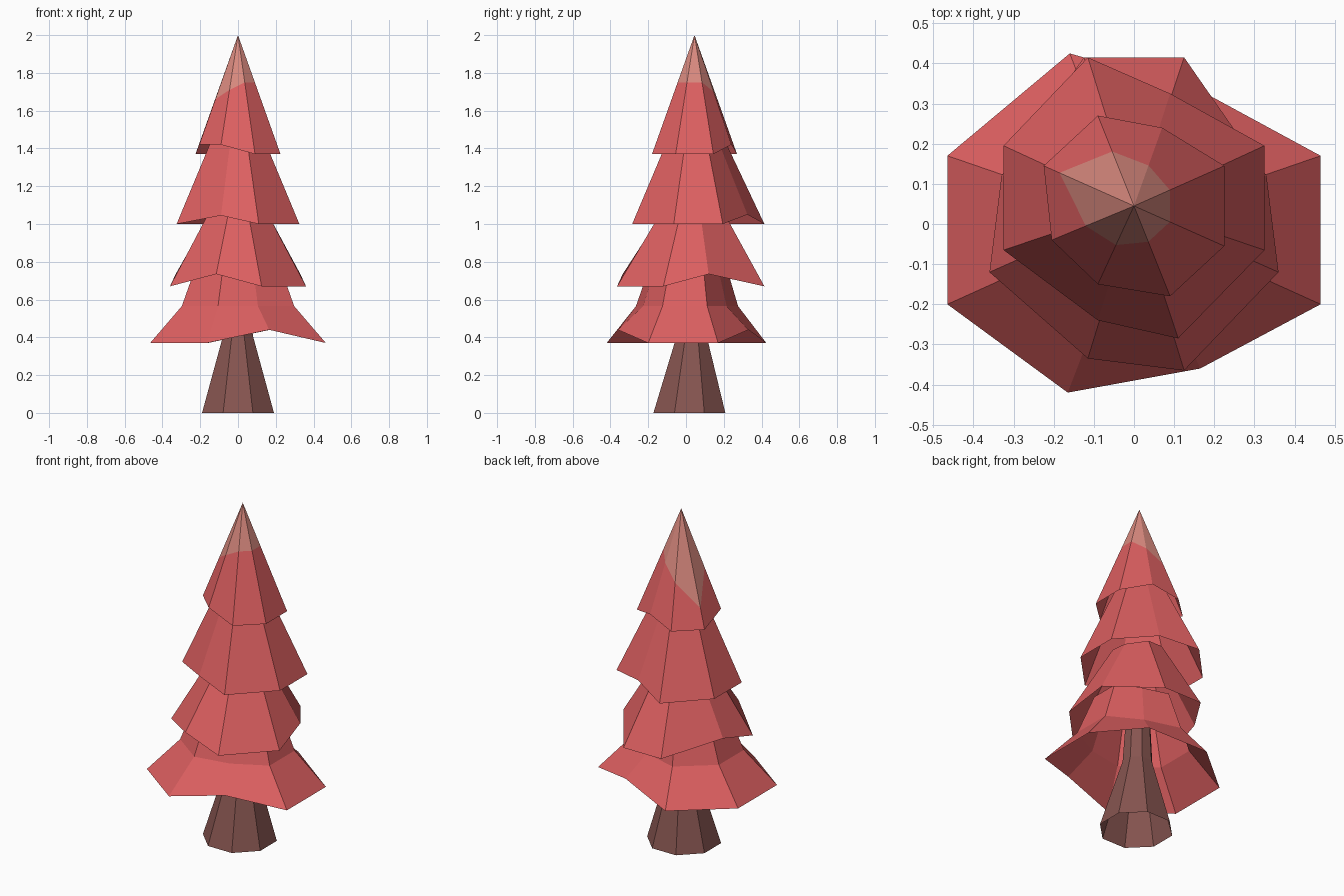
import bpy
import math

if "Cube" in bpy.data.objects:
    bpy.data.objects.remove(bpy.data.objects["Cube"])


def material(name, rgb):
    m = bpy.data.materials.new(name)
    m.diffuse_color = (*rgb, 1)
    m.use_nodes = True
    m.node_tree.nodes["Principled BSDF"].inputs["Base Color"].default_value = m.diffuse_color
    return m


RED = material("red_foliage", (0.72, 0.115, 0.118))
PALE = material("pale_tip", (0.69, 0.25, 0.21))
BROWN = material("brown_bark", (0.24, 0.09, 0.08))


def loft(name, rings, mats, mat_rule=lambda band: 0):
    """Open flat-faced skin through rings listed bottom to top, each ring clockwise from above."""
    n = len(rings[0])
    verts = [p for ring in rings for p in ring]
    faces, index = [], []
    for r in range(len(rings) - 1):
        for i in range(n):
            j = (i + 1) % n
            faces.append((r * n + i, (r + 1) * n + i, (r + 1) * n + j, r * n + j))
            index.append(mat_rule(r))
    mesh = bpy.data.meshes.new(name)
    mesh.from_pydata(verts, [], faces)
    for m in mats:
        mesh.materials.append(m)
    for p, k in zip(mesh.polygons, index):
        p.material_index = k
    ob = bpy.data.objects.new(name, mesh)
    bpy.context.collection.objects.link(ob)
    return ob


def shrunk(rim, s, z, cy):
    """Copy of a rim scaled towards the trunk axis at one height."""
    return [(x * s, cy + (y - cy) * s, z) for x, y, _ in rim]


# Trunk: flared open octagon
def octagon(r, z, cy):
    a = [math.pi / 8 - i * math.pi / 4 for i in range(8)]
    return [(r * math.cos(t), cy + r * math.sin(t), z) for t in a]


loft("trunk", [octagon(0.206, 0, 0.018), octagon(0.085, 0.41, 0.03),
               octagon(0.065, 0.75, 0.035)], [BROWN])

# Branch tiers: jagged eight-cornered rims
low = [(-.465, .17, .37), (-.16, .425, .37), (.17, .33, .44), (.465, .17, .37),
       (.465, -.2, .37), (.165, -.36, .44), (-.165, -.42, .37), (-.465, -.2, .37)]
mid = [(-.33, .12, .735), (-.125, .415, .67), (.125, .415, .67), (.33, .12, .735),
       (.36, -.12, .67), (.125, -.365, .67), (-.115, -.335, .735), (-.36, -.12, .67)]
high = [(-.325, .195, 1), (-.115, .415, 1), (.09, .325, 1.05), (.325, .195, 1),
        (.325, -.065, 1), (.11, -.285, 1), (-.09, -.24, 1.045), (-.325, -.065, 1)]
crown = [(-.225, .145, 1.37), (-.09, .27, 1.37), (.07, .24, 1.42), (.225, .145, 1.37),
         (.225, -.055, 1.37), (.09, -.18, 1.37), (-.09, -.15, 1.42), (-.205, -.04, 1.42)]

loft("bottom_tier", [low, shrunk(low, .64, .565, .01), shrunk(low, .46, .8, .02)], [RED])
loft("second_tier", [mid, shrunk(mid, .37, 1.1, .04)], [RED])
loft("third_tier", [high, shrunk(high, .36, 1.5, .045)], [RED])

# Crown: cone with a pale tip whose border dips towards the back left
border = [1.48, 1.62, 1.70, 1.75, 1.75, 1.75, 1.71, 1.66]
apex_y = 0.045


def along(p, z):
    f = (2 - z) / (2 - p[2])
    return (p[0] * f, apex_y + (p[1] - apex_y) * f, z)


loft("crown_tier", [crown, [along(p, z) for p, z in zip(crown, border)],
                    [along(p, 1.995) for p in crown],
                    [(p[0] * .001, apex_y + p[1] * .001, 2) for p in crown]],
     [RED, PALE], lambda band: 1 if band else 0)
